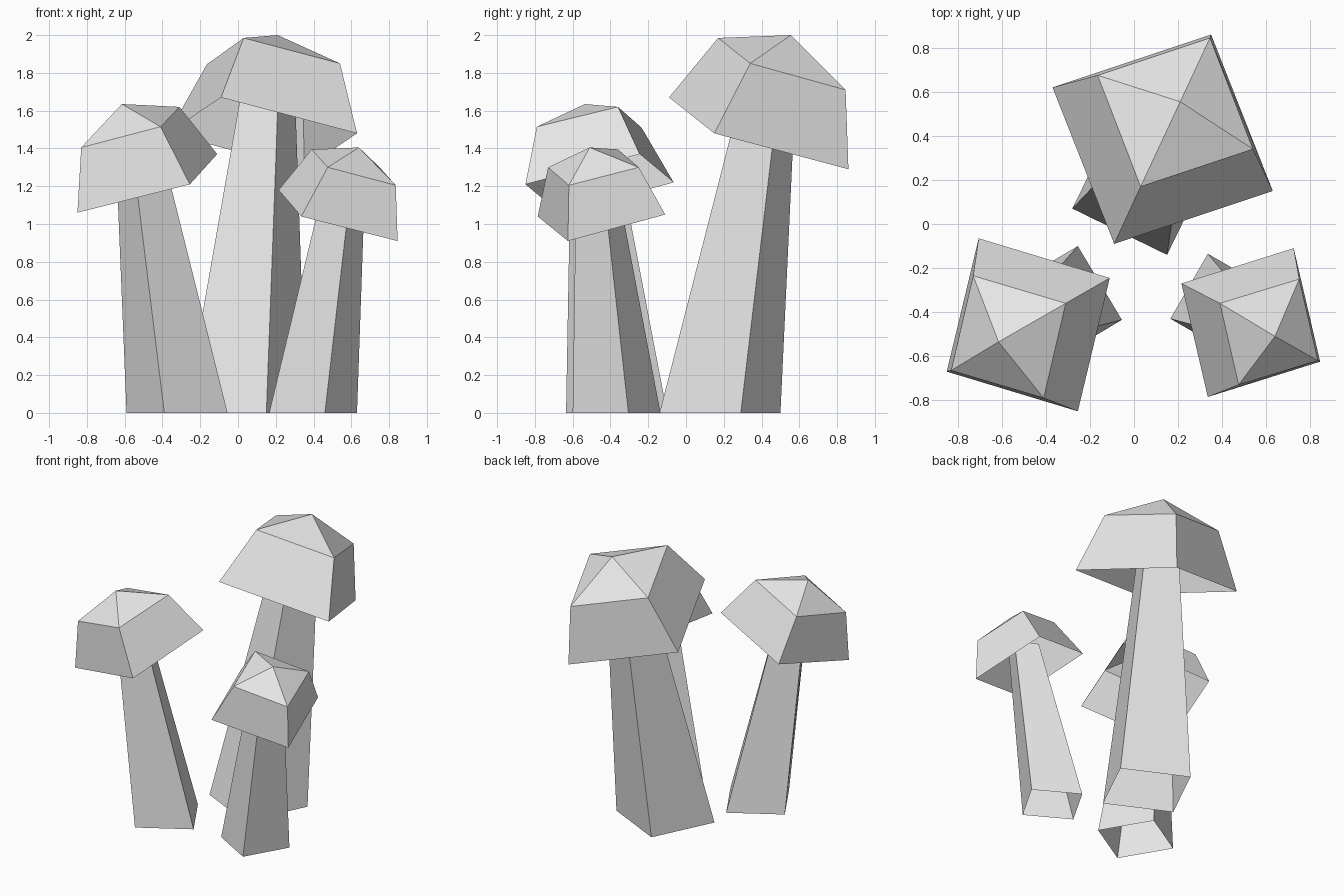
import bpy
import bmesh
from mathutils import Vector

cube = bpy.data.objects.get("Cube")
if cube:
    bpy.data.objects.remove(cube, do_unlink=True)

grey = bpy.data.materials.new("plain grey")
grey.use_nodes = True
colour = (0.8, 0.8, 0.8, 1)
grey.diffuse_color = colour
grey.node_tree.nodes["Principled BSDF"].inputs["Base Color"].default_value = colour


def add_object(name, bm):
    mesh = bpy.data.meshes.new(name)
    bm.to_mesh(mesh)
    bm.free()
    mesh.materials.append(grey)
    obj = bpy.data.objects.new(name, mesh)
    bpy.context.collection.objects.link(obj)


def add_loop(bm, corners):
    return [bm.verts.new(c) for c in corners]


def bridge(bm, low, high):
    for i in range(4):
        j = (i + 1) % 4
        bm.faces.new((low[i], low[j], high[j], high[i]))


def parallelogram(a, b, c):
    a, b, c = Vector(a), Vector(b), Vector(c)
    return [a, b, c, a + c - b]


def square(a, b, z):
    """Level square built counter-clockwise on the edge a-b."""
    a, b = Vector((*a, z)), Vector((*b, z))
    side = Vector((a.y - b.y, b.x - a.x, 0))
    return [a, b, b + side, a + side]


def add_stem(name, foot, neck, neck_z, top_z):
    # Hollow tapering square tube whose edges run on up inside the cap
    bm = bmesh.new()
    low = square(*foot, 0)
    high = [p.lerp(q, top_z / neck_z) for p, q in zip(low, square(*neck, neck_z))]
    bridge(bm, add_loop(bm, low), add_loop(bm, high))
    add_object(name, bm)


def add_cap(name, rim, shoulder, apex):
    # Hollow cap: flared sides and a shallow four-sided point
    bm = bmesh.new()
    low = add_loop(bm, parallelogram(*rim))
    high = add_loop(bm, parallelogram(*shoulder))
    bridge(bm, low, high)
    tip = bm.verts.new(apex)
    for i in range(4):
        bm.faces.new((high[i], high[(i + 1) % 4], tip))
    add_object(name, bm)


# Tall mushroom at the back
add_stem("tall_stem", ((-0.28, 0.07), (0.15, -0.14)),
         ((0.0, 0.365), (0.21, 0.27)), 1.6, 1.66)
add_cap("tall_cap",
        ((-0.09, -0.09, 1.67), (0.63, 0.15, 1.48), (0.35, 0.86, 1.29)),
        ((0.03, 0.17, 1.985), (0.54, 0.34, 1.85), (0.345, 0.845, 1.71)),
        (0.21, 0.555, 2.0))

# Medium mushroom on the -x side
add_stem("medium_stem", ((-0.39, -0.635), (-0.055, -0.435)),
         ((-0.525, -0.615), (-0.33, -0.505)), 1.1, 1.35)
add_cap("medium_cap",
        ((-0.85, -0.67, 1.06), (-0.255, -0.85, 1.21), (-0.11, -0.245, 1.37)),
        ((-0.83, -0.665, 1.405), (-0.41, -0.79, 1.515), (-0.31, -0.36, 1.62)),
        (-0.615, -0.535, 1.635))

# Small mushroom on the +x side
add_stem("small_stem", ((0.46, -0.6), (0.63, -0.305)),
         ((0.575, -0.585), (0.665, -0.415)), 1.0, 1.18)
add_cap("small_cap",
        ((0.335, -0.785, 1.04), (0.845, -0.625, 0.91), (0.725, -0.11, 1.05)),
        ((0.475, -0.73, 1.3), (0.835, -0.62, 1.205), (0.75, -0.25, 1.3)),
        (0.64, -0.51, 1.405))
